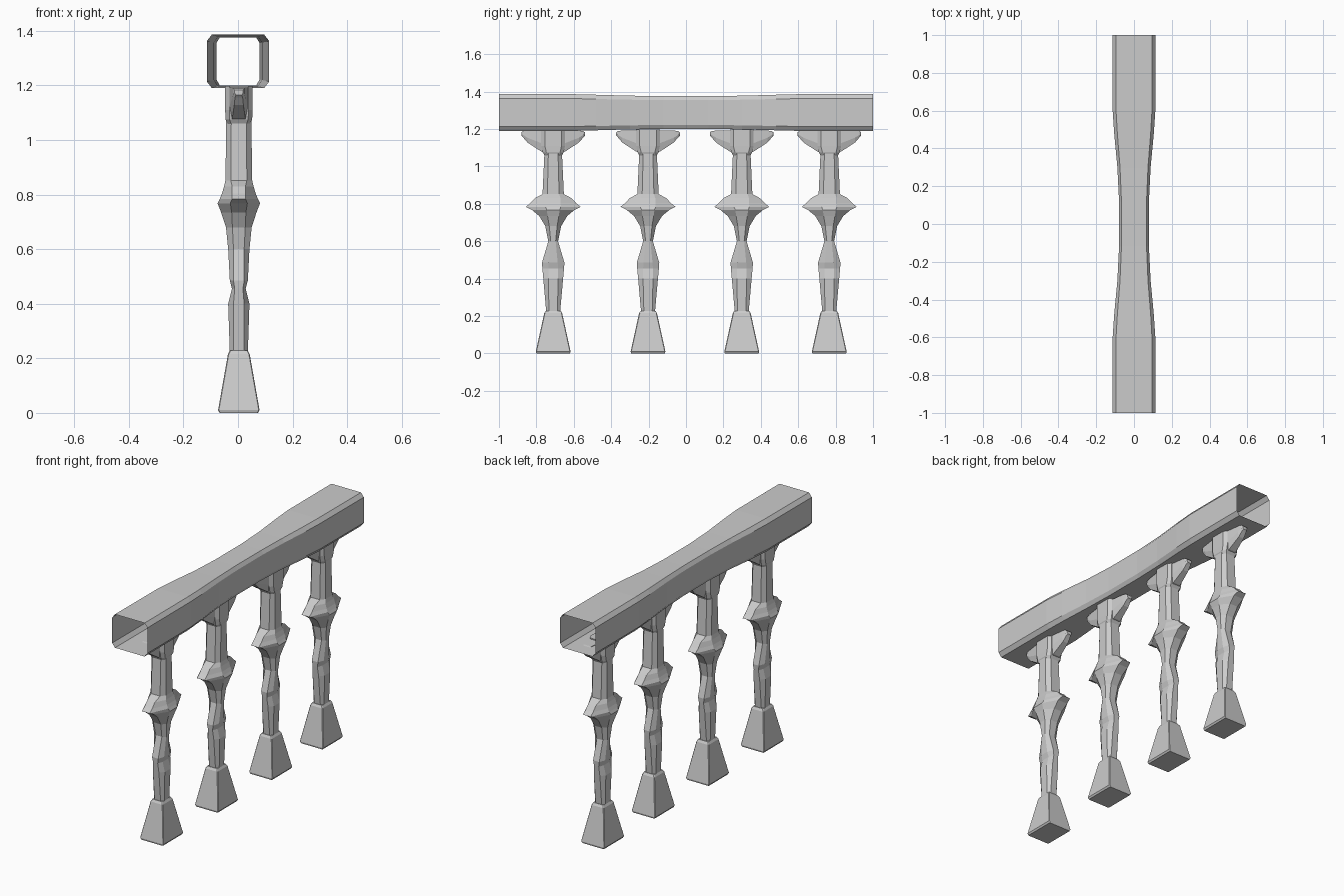
import bpy, bmesh


def loft(name, rings, caps=True):
    """Skin a list of equal-length point rings into one flat-shaded object."""
    bm = bmesh.new()
    rows = [[bm.verts.new(p) for p in ring] for ring in rings]
    n = len(rows[0])
    for a, b in zip(rows, rows[1:]):
        for i in range(n):
            j = (i + 1) % n
            bm.faces.new((a[i], a[j], b[j], b[i]))
    if caps:
        bm.faces.new(rows[0][::-1])
        bm.faces.new(rows[-1])
    bmesh.ops.recalc_face_normals(bm, faces=bm.faces)
    mesh = bpy.data.meshes.new(name)
    bm.to_mesh(mesh)
    bm.free()
    obj = bpy.data.objects.new(name, mesh)
    bpy.context.collection.objects.link(obj)
    return obj


def octagon(hx, hy, kx, ky):
    """Eight-sided outline: kx, ky are the flat-side fractions."""
    return [(hx, -hy * ky), (hx, hy * ky), (hx * kx, hy), (-hx * kx, hy),
            (-hx, hy * ky), (-hx, -hy * ky), (-hx * kx, -hy), (hx * kx, -hy)]


def column(name, y, sections):
    """Upright loft from (z, half x, half y, kx, ky)."""
    return loft(name, [[(px + 0.003, py + y, z) for px, py in octagon(hx, hy, kx, ky)]
                       for z, hx, hy, kx, ky in sections])


# Handrail: open chamfered tube, pinched in the middle
half = [(0.10, 0.113, 1.288, 0.098), (0.20, 0.0, 0, 0)]
stations = [(0.12, 0.079, 0.088), (0.30, 0.088, 0.090), (0.48, 0.105, 0.095),
            (0.60, 0.113, 0.098), (1.0, 0.114, 0.098)]
full = [(-y, w, h) for y, w, h in reversed(stations)] + stations
loft("handrail", [[(px, y, 1.288 + pz) for px, pz in octagon(w, h, 0.84, 0.76)]
                  for y, w, h in full], caps=False)

# Profiles shared by all balusters
foot = [(0.0, 0.070, 0.090, 0.97, 0.97), (0.01, 0.076, 0.093, 0.96, 0.96),
        (0.215, 0.040, 0.048, 0.92, 0.92), (0.228, 0.033, 0.040, 0.9, 0.9)]
shaft = [(0.22, 0.033, 0.037, 0.6, 0.6), (0.40, 0.039, 0.053, 0.5, 0.5),
         (0.455, 0.025, 0.058, 0.6, 0.45), (0.485, 0.033, 0.060, 0.6, 0.4),
         (0.60, 0.039, 0.026, 0.5, 0.5), (0.68, 0.047, 0.042, 0.5, 0.5),
         (0.735, 0.065, 0.075, 0.4, 0.4), (0.768, 0.078, 0.115, 0.4, 0.3),
         (0.784, 0.070, 0.147, 0.35, 0.28), (0.803, 0.062, 0.123, 0.4, 0.32),
         (0.830, 0.054, 0.098, 0.45, 0.4), (0.852, 0.049, 0.057, 0.6, 0.55),
         (1.07, 0.046, 0.047, 0.6, 0.55)]
capital = [(1.058, 0.040, 0.046, 0.7, 0.7), (1.075, 0.049, 0.056, 0.7, 0.65),
           (1.11, 0.050, 0.064, 0.7, 0.7), (1.198, 0.050, 0.064, 0.7, 0.7)]
# Capital wings: (distance along rail, half x at top, bottom z, top z)
wing = [(0.04, 0.036, 1.072, 1.192), (0.065, 0.034, 1.080, 1.192),
        (0.138, 0.024, 1.128, 1.192), (0.162, 0.020, 1.156, 1.188),
        (0.170, 0.015, 1.164, 1.182)]
wings = [(-d, w, b, t) for d, w, b, t in reversed(wing)] + wing

for i, y in enumerate((-0.71, -0.203, 0.298, 0.766), 1):
    column(f"foot_{i}", y, foot)
    column(f"shaft_{i}", y, shaft)
    column(f"capital_{i}", y, capital)
    loft(f"capital_wings_{i}",
         [[(0.003 - w * 0.7, y + d, b), (0.003 + w * 0.7, y + d, b),
           (0.003 + w, y + d, b + (t - b) * 0.4), (0.003 + w, y + d, t),
           (0.003 - w, y + d, t), (0.003 - w, y + d, b + (t - b) * 0.4)]
          for d, w, b, t in wings])
